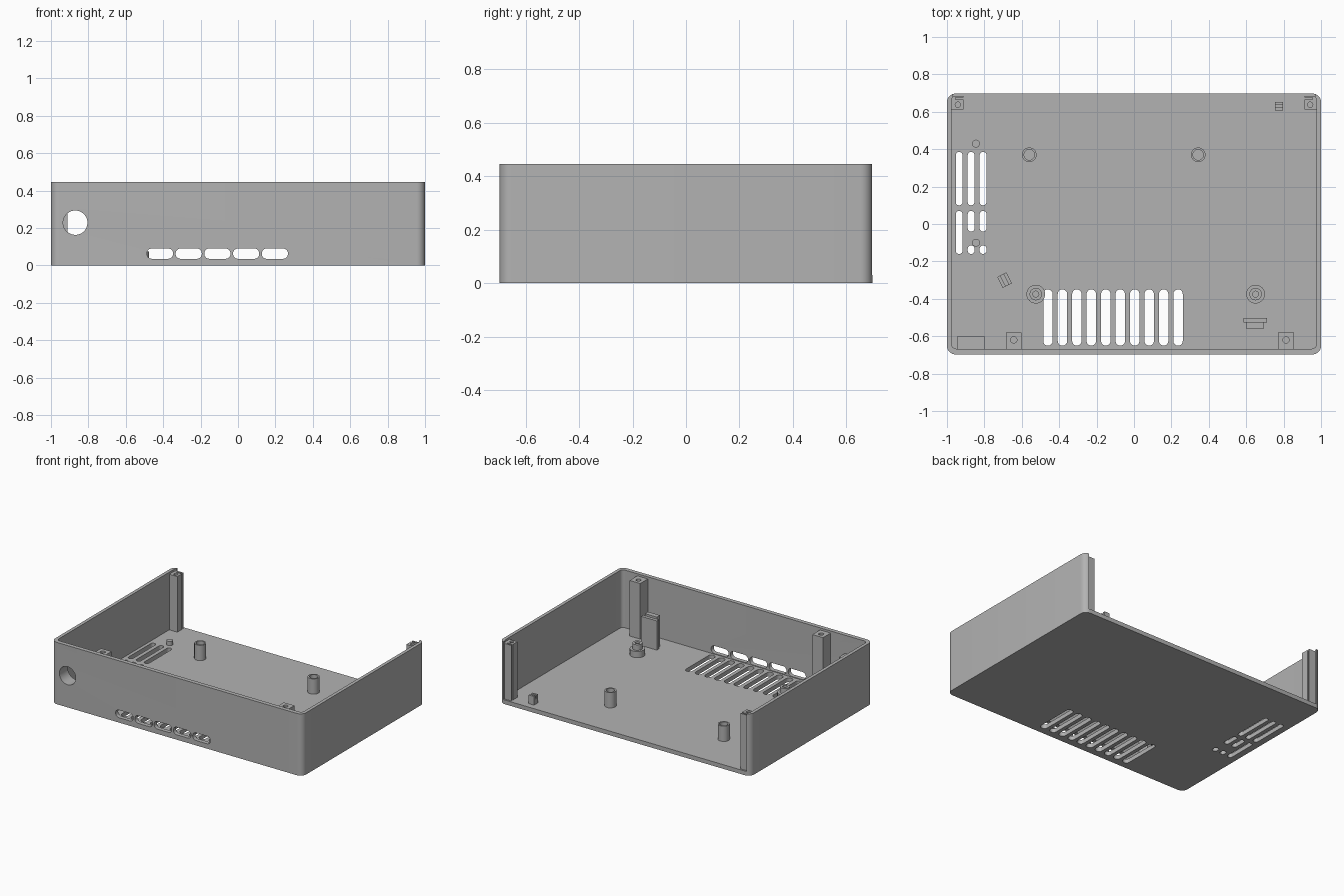
import bpy, bmesh
from math import pi, cos, sin, radians
from mathutils import Matrix, Vector

cube = bpy.data.objects.get("Cube")
if cube:
    bpy.data.objects.remove(cube, do_unlink=True)

grey = bpy.data.materials.new("plain grey plastic")
grey.use_nodes = True
COLOUR = (0.45, 0.45, 0.45, 1)
grey.diffuse_color = COLOUR
grey.node_tree.nodes["Principled BSDF"].inputs["Base Color"].default_value = COLOUR

W, D, H = 1.0, 0.697, 0.445     # half width, half depth, height
WALL, FRONT_WALL, FLOOR = 0.024, 0.03, 0.03


def rounded(x0, x1, y0, y1, r, seg=8):
    """Outline of a rounded rectangle, counter-clockwise."""
    pts = []
    corners = ((x1 - r, y1 - r), (x0 + r, y1 - r), (x0 + r, y0 + r), (x1 - r, y0 + r))
    for k, (cx, cy) in enumerate(corners):
        for i in range(seg + 1):
            a = pi / 2 * (k + i / seg)
            pts.append((cx + r * cos(a), cy + r * sin(a)))
    return pts


def rect(x0, x1, y0, y1):
    return [(x0, y0), (x1, y0), (x1, y1), (x0, y1)]


def circle(cx, cy, r, n=32):
    return [(cx + r * cos(2 * pi * i / n), cy + r * sin(2 * pi * i / n)) for i in range(n)]


def prism(bm, outline, z0, z1, upright=False):
    """Extrude an outline along z, or along y when upright."""
    place = (lambda u, v, w: (u, w, v)) if upright else (lambda u, v, w: (u, v, w))
    low = [bm.verts.new(place(u, v, z0)) for u, v in outline]
    high = [bm.verts.new(place(u, v, z1)) for u, v in outline]
    n = len(low)
    faces = [bm.faces.new(low[::-1]), bm.faces.new(high)]
    for i in range(n):
        j = (i + 1) % n
        faces.append(bm.faces.new((low[i], low[j], high[j], high[i])))
    if upright:
        bmesh.ops.reverse_faces(bm, faces=faces)


def make(name, *prisms):
    bm = bmesh.new()
    for p in prisms:
        prism(bm, *p)
    mesh = bpy.data.meshes.new(name)
    bm.to_mesh(mesh)
    bm.free()
    mesh.materials.append(grey)
    obj = bpy.data.objects.new(name, mesh)
    bpy.context.collection.objects.link(obj)
    return obj


def activate(obj):
    bpy.ops.object.select_all(action='DESELECT')
    obj.select_set(True)
    bpy.context.view_layer.objects.active = obj


def cut(obj, *prisms):
    cutter = make("cutter", *prisms)
    cutter.hide_render = True
    activate(obj)
    mod = obj.modifiers.new("cut", 'BOOLEAN')
    mod.operation, mod.solver, mod.object = 'DIFFERENCE', 'EXACT', cutter
    bpy.ops.object.modifier_apply(modifier=mod.name)
    bpy.data.objects.remove(cutter, do_unlink=True)


def smooth(obj):
    activate(obj)
    bpy.ops.object.shade_smooth_by_angle(angle=radians(30))
    return obj


# Tray: rounded box, hollowed, with an open back
tray = make("tray", (rounded(-W, W, -D, D, 0.045), 0, H))
cut(tray, (rounded(-W + WALL, W - WALL, -D + FRONT_WALL, D - 0.012, 0.025), FLOOR, 1))
cut(tray, (rect(-0.967, 0.967, 0.6, 1), FLOOR, 1))

# Vents in the floor
slots = []
for i in range(10):
    x = -0.46 + 0.0773 * i
    slots.append((rounded(x - 0.025, x + 0.025, -0.65, -0.35, 0.024), -0.1, 0.032))
side_vents = {-0.935: ((0.10, 0.385), (-0.16, 0.07)),
              -0.871: ((0.10, 0.385), (-0.04, 0.07), (-0.16, -0.115)),
              -0.807: ((0.10, 0.385), (-0.04, 0.07), (-0.16, -0.115))}
for x, spans in side_vents.items():
    for y0, y1 in spans:
        slots.append((rounded(x - 0.018, x + 0.018, y0, y1, 0.017), -0.1, 0.032))
cut(tray, *slots)

# Vents and round opening in the front wall
slots = [(circle(-0.87, 0.228, 0.065, 48), -0.8, -0.6, True)]
for i in range(5):
    x = -0.417 + 0.1535 * i
    slots.append((rounded(x - 0.07, x + 0.07, 0.035, 0.09, 0.026), -0.8, -0.6, True))
cut(tray, *slots)
smooth(tray)

# Block around the round opening
collar = make("opening_collar", (rect(-0.945, -0.80, -0.672, -0.60), 0.14, 0.315))
cut(collar, (circle(-0.87, 0.228, 0.065, 48), -0.8, -0.5, True))
smooth(collar)

# Screw posts along the front wall
for side, x in (("right", -0.643), ("left", 0.813)):
    post = make("front_post_" + side, (rect(x - 0.042, x + 0.042, -0.672, -0.58), 0.025, 0.43))
    cut(post, (circle(x, -0.62, 0.017, 20), 0.3, 1))
    smooth(post)

# Rear corner posts, with a groove for the back panel
for side, s in (("right", -1), ("left", 1)):
    xs = sorted((s * 0.982, s * 0.912))
    post = make("rear_post_" + side, (rect(*xs, 0.612, 0.685), 0.025, 0.43))
    groove = sorted((s * 0.955, s * 0.9))
    cut(post, (rect(*groove, 0.665, 0.676), 0.03, 1))
    cut(post, (circle(s * 0.942, 0.638, 0.014, 20), 0.3, 1))
    smooth(post)

# Rear standoffs
for side, x in (("right", -0.56), ("left", 0.343)):
    standoff = make("rear_standoff_" + side, (circle(x, 0.37, 0.039), 0.025, 0.14))
    cut(standoff, (circle(x, 0.37, 0.028), 0.05, 1))
    smooth(standoff)

# Stepped front standoffs
for side, x in (("right", -0.525), ("left", 0.65)):
    base = make("front_standoff_base_" + side, (circle(x, -0.375, 0.05), 0.025, 0.075))
    neck = make("front_standoff_neck_" + side, (circle(x, -0.375, 0.033), 0.07, 0.115))
    cut(neck, (circle(x, -0.375, 0.016, 20), 0.08, 1))
    smooth(base)
    smooth(neck)

# Tall support with a wider rib
make("support_plate", (rect(0.585, 0.71, -0.527, -0.503), 0.025, 0.24))
make("support_rib", (rect(0.60, 0.695, -0.56, -0.525), 0.025, 0.255))

# Small locating pins beside the side vents
for place, y in (("rear", 0.43), ("front", -0.10)):
    smooth(make("locating_pin_" + place, (circle(-0.845, y, 0.021, 20), 0.025, 0.06)))


def clip(name, x, y, width, depth, angle):
    """Cable clip: two cheeks around a lower middle."""
    w, d = width / 2, depth / 2
    obj = make(name, (rect(-w, w, -d, -d / 3), 0, 0.065),
               (rect(-w, w, -d / 3, d / 3), 0, 0.04),
               (rect(-w, w, d / 3, d), 0, 0.065))
    obj.data.transform(Matrix.Translation(Vector((x, y, 0.027))) @ Matrix.Rotation(angle, 4, 'Z'))


clip("cable_clip_rear", 0.775, 0.63, 0.042, 0.045, 0)
clip("cable_clip_front", -0.692, -0.30, 0.065, 0.055, radians(117))
